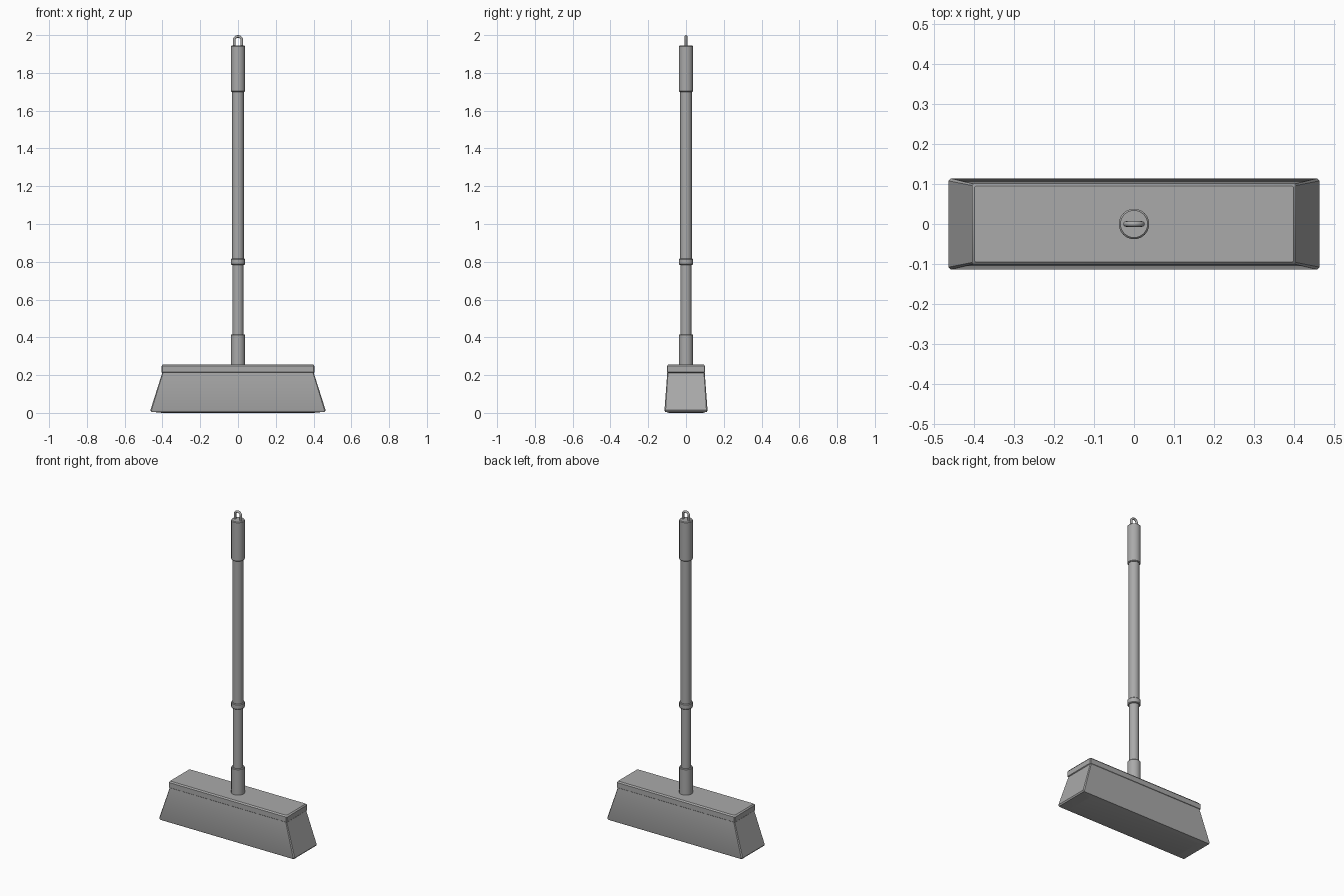
import bpy, bmesh, math
from mathutils import Vector

cube = bpy.data.objects.get("Cube")
if cube:
    bpy.data.objects.remove(cube, do_unlink=True)

grey = bpy.data.materials.new("plain grey")
grey.use_nodes = True
colour = (0.4, 0.4, 0.4, 1)
grey.diffuse_color = colour
grey.node_tree.nodes["Principled BSDF"].inputs["Base Color"].default_value = colour


def loft(name, rings):
    """Skin a closed solid over rings of equal point count."""
    bm = bmesh.new()
    loops = [[bm.verts.new(p) for p in ring] for ring in rings]
    n = len(loops[0])
    for low, high in zip(loops, loops[1:]):
        for i in range(n):
            j = (i + 1) % n
            bm.faces.new((low[i], low[j], high[j], high[i]))
    bm.faces.new(loops[0][::-1])
    bm.faces.new(loops[-1])
    bmesh.ops.recalc_face_normals(bm, faces=bm.faces)
    mesh = bpy.data.meshes.new(name)
    bm.to_mesh(mesh)
    bm.free()
    mesh.materials.append(grey)
    obj = bpy.data.objects.new(name, mesh)
    bpy.context.collection.objects.link(obj)
    bpy.ops.object.select_all(action="DESELECT")
    obj.select_set(True)
    bpy.context.view_layer.objects.active = obj
    bpy.ops.object.shade_smooth_by_angle(angle=math.radians(35))
    return obj


def rectangle(x, y, z, cut):
    """Rectangle outline with clipped corners."""
    return [(x, cut - y, z), (x, y - cut, z), (x - cut, y, z), (cut - x, y, z),
            (-x, y - cut, z), (-x, cut - y, z), (cut - x, -y, z), (x - cut, -y, z)]


def turned(name, radius, bottom, top, edge):
    """Round part with small chamfers at both ends."""
    profile = [(radius - edge, bottom), (radius, bottom + edge),
               (radius, top - edge), (radius - edge, top)]
    turns = [math.tau * i / 32 for i in range(32)]
    return loft(name, [[(r * math.cos(a), r * math.sin(a), z) for a in turns]
                       for r, z in profile])


# Flared bristle body with a slightly domed underside
loft("bristles", [rectangle(0.40, 0.09, 0, 0.004),
                  rectangle(0.459, 0.111, 0.006, 0.005),
                  rectangle(0.464, 0.114, 0.014, 0.006),
                  rectangle(0.40, 0.099, 0.215, 0.004)])

# Head block with softened edges
block = loft("head_block", [rectangle(0.397, 0.093, 0.208, 0.004),
                            rectangle(0.405, 0.101, 0.216, 0.004),
                            rectangle(0.405, 0.101, 0.247, 0.004),
                            rectangle(0.399, 0.095, 0.255, 0.004)])

# Handle parts
turned("socket", 0.038, 0.245, 0.415, 0.003)
turned("lower_pole", 0.029, 0.40, 0.80, 0.001)
turned("collar", 0.038, 0.783, 0.817, 0.004)
turned("upper_pole", 0.031, 0.80, 1.72, 0.001)
turned("grip", 0.038, 1.70, 1.945, 0.004)

# Hanging loop: a round wire swept along an arch
arch = [Vector((math.cos(a) * 0.02, 0, 1.973 + math.sin(a) * 0.02))
        for a in (math.pi * i / 16 for i in range(17))]
path = [Vector((0.02, 0, 1.935))] + arch + [Vector((-0.02, 0, 1.935))]
rings = []
for i, p in enumerate(path):
    along = (path[min(i + 1, len(path) - 1)] - path[max(i - 1, 0)]).normalized()
    side = along.cross(Vector((0, 1, 0)))
    rings.append([p + 0.007 * (side * math.cos(a) + Vector((0, math.sin(a), 0)))
                  for a in (math.tau * k / 12 for k in range(12))])
loft("hanging_loop", rings)
